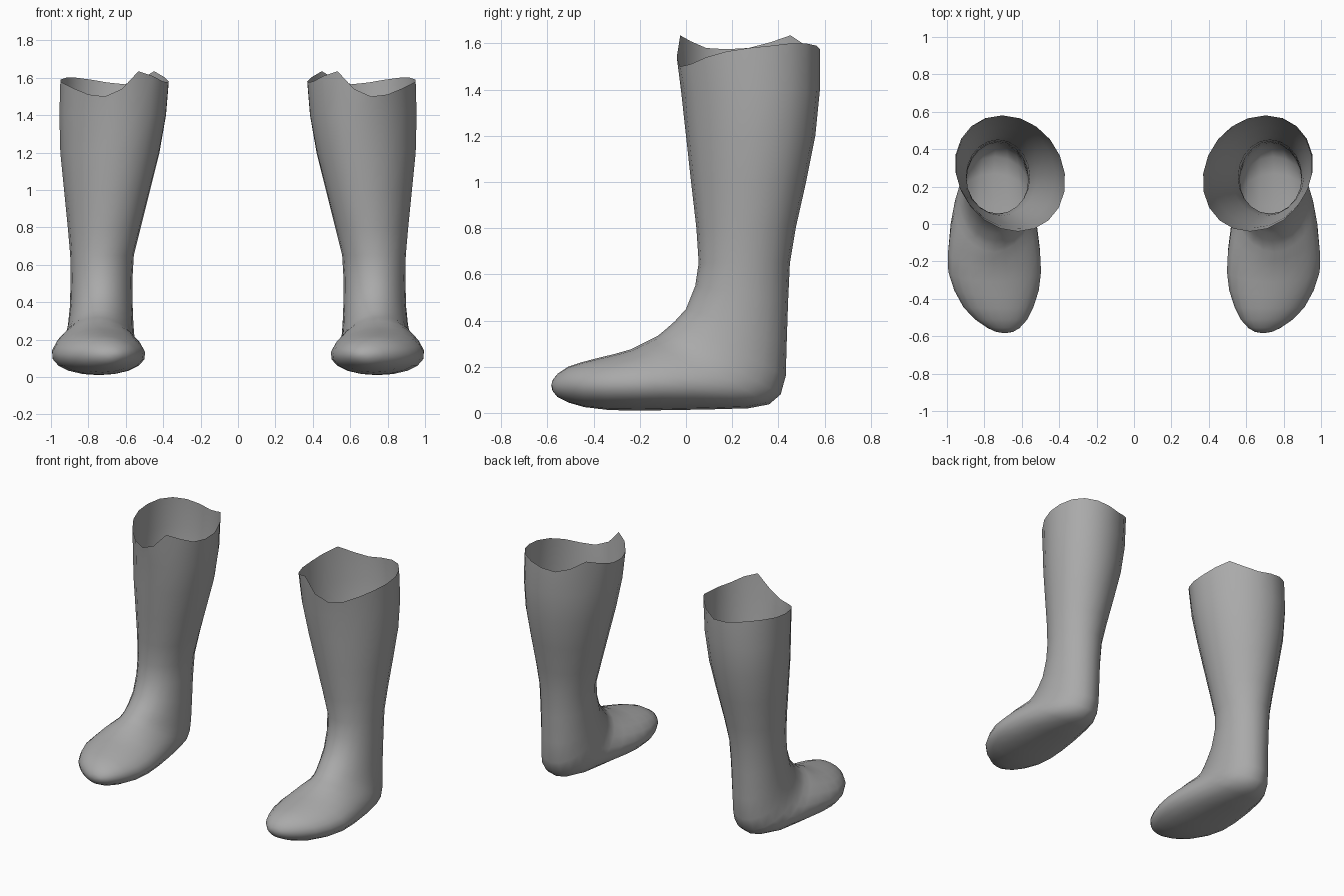
import bpy, bmesh
from math import sin, cos, pi

cube = bpy.data.objects.get("Cube")
if cube:
    bpy.data.objects.remove(cube)

grey = bpy.data.materials.new("plain grey")
grey.use_nodes = True
colour = (0.40, 0.40, 0.40, 1)
grey.diffuse_color = colour
bsdf = grey.node_tree.nodes["Principled BSDF"]
bsdf.inputs["Base Color"].default_value = colour
bsdf.inputs["Roughness"].default_value = 0.7

SIDES = 20

# Heights of the ragged rim, from the front round the outer side
RIM = [1.54, 1.50, 1.51, 1.54, 1.565, 1.58, 1.59, 1.60, 1.60, 1.59,
       1.575, 1.565, 1.59, 1.635, 1.605, 1.58, 1.575, 1.58, 1.61, 1.635]

# Leg rings: height, front y, back y, centre x, half width, skew
LEG = [
    (1.55, -.040, .580, .660, .290, .04),
    (1.40, -.022, .580, .670, .285, .04),
    (1.20, .000, .560, .685, .265, .03),
    (1.00, .022, .520, .700, .230, .02),
    (0.80, .045, .475, .715, .195, .01),
    (0.65, .055, .450, .727, .170, 0),
]

# Foot rings: upper point y, z, lower point y, z, centre x, half width, sole bias
FOOT = [
    (.040, .55, .442, .48, .730, .165, 0),
    (.000, .45, .436, .30, .731, .168, 0),
    (-.050, .395, .432, .16, .734, .175, 0),
    (-.090, .36, .410, .08, .738, .184, .05),
    (-.120, .335, .360, .037, .744, .196, .10),
    (-.150, .32, .270, .020, .750, .210, .12),
    (-.190, .30, .100, .015, .750, .232, .14),
    (-.240, .275, -.070, .012, .748, .246, .14),
    (-.310, .255, -.200, .010, .745, .248, .12),
    (-.380, .238, -.330, .012, .735, .226, .10),
    (-.450, .220, -.440, .025, .725, .187, .05),
    (-.510, .200, -.510, .045, .710, .140, 0),
    (-.555, .170, -.558, .070, .697, .085, 0),
    (-.576, .145, -.578, .095, .692, .045, 0),
]


def ring_points(fy, fz, by, bz, cx, half, bias, skew):
    """Oval whose front and back points lie on the side profile."""
    for i in range(SIDES):
        t = 2 * pi * i / SIDES
        c, s = cos(t), sin(t)
        yield (cx + half * s * (1 - bias * c) - skew * c,
               (fy + by) / 2 + c * (fy - by) / 2,
               (fz + bz) / 2 + c * (fz - bz) / 2)


def make_boot(name, side):
    bm = bmesh.new()
    rings = [ring_points(f, z, b, z, cx, h, 0, k) for z, f, b, cx, h, k in LEG]
    rings += [ring_points(*row, 0) for row in FOOT]
    loops = [[bm.verts.new((side * x, y, z)) for x, y, z in r] for r in rings]
    # Ragged rim
    for v, z in zip(loops[0], RIM):
        v.co.z = z
    # Leg and foot skin
    for a, b in zip(loops, loops[1:]):
        for i in range(SIDES):
            j = (i + 1) % SIDES
            quad = (a[i], a[j], b[j], b[i])
            bm.faces.new(quad if side < 0 else quad[::-1])
    # Toe tip
    tip = bm.verts.new((side * .69, -.584, .12))
    last = loops[-1]
    for i in range(SIDES):
        tri = (last[i], last[(i + 1) % SIDES], tip)
        bm.faces.new(tri if side < 0 else tri[::-1])
    mesh = bpy.data.meshes.new(name)
    bm.normal_update()
    bm.to_mesh(mesh)
    bm.free()
    mesh.materials.append(grey)
    mesh.shade_smooth()
    obj = bpy.data.objects.new(name, mesh)
    bpy.context.collection.objects.link(obj)


make_boot("left_boot", 1)
make_boot("right_boot", -1)
